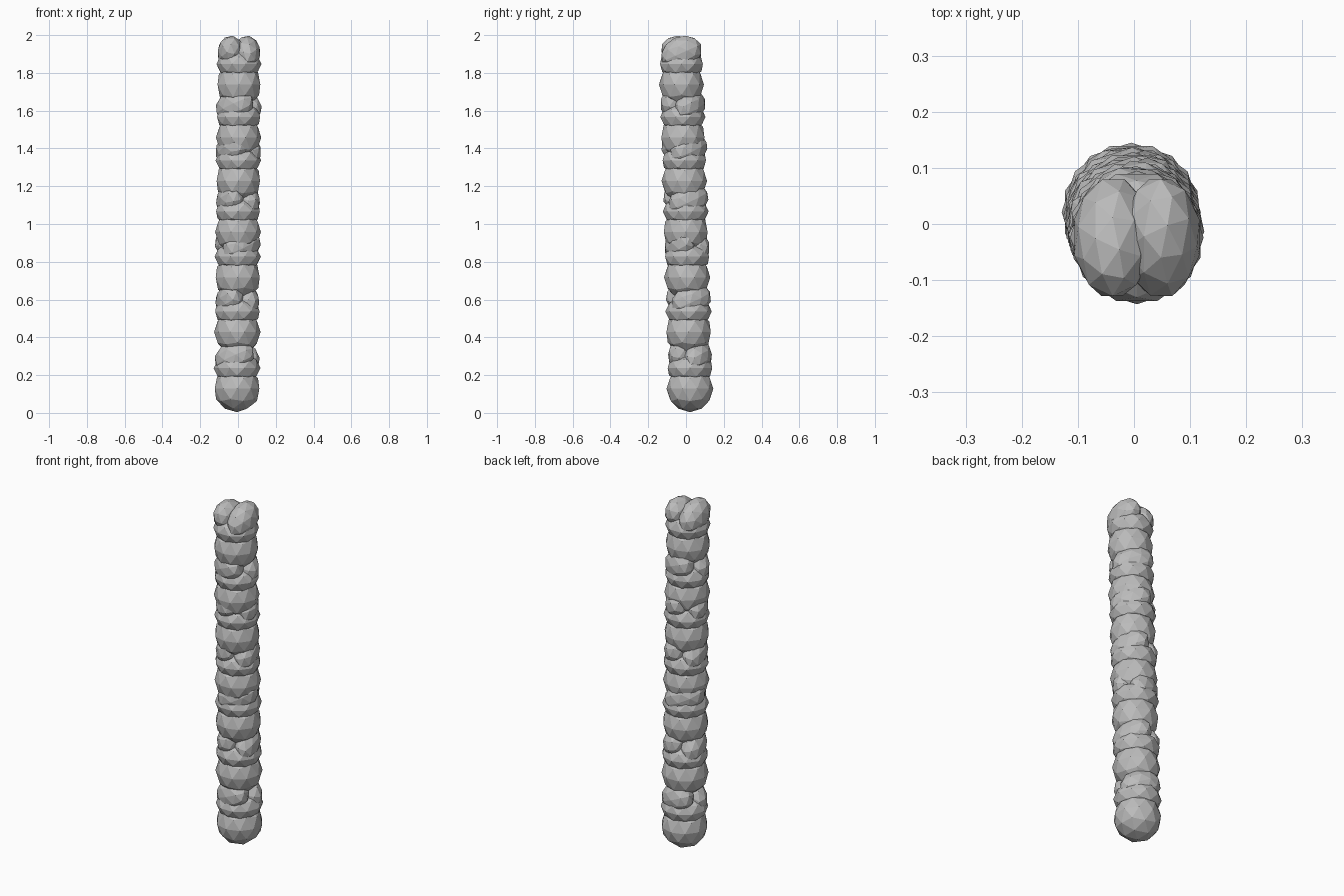
import bpy, bmesh
from math import radians, sin, cos
from mathutils import Matrix, Vector

if "Cube" in bpy.data.objects:
    bpy.data.objects.remove(bpy.data.objects["Cube"])

# Single stone grey
grey = bpy.data.materials.new("stone_grey")
grey.use_nodes = True
grey.diffuse_color = (0.5, 0.5, 0.5, 1)
grey.node_tree.nodes["Principled BSDF"].inputs["Base Color"].default_value = (0.5, 0.5, 0.5, 1)


def pebble(bm, centre, size, turn=0, tilt=0):
    """Faceted ellipsoid, tilted about x and then turned about z."""
    m = (Matrix.Translation(centre) @ Matrix.Rotation(turn, 4, 'Z')
         @ Matrix.Rotation(tilt, 4, 'X') @ Matrix.Diagonal((*size, 1)))
    bmesh.ops.create_icosphere(bm, subdivisions=2, radius=1, matrix=m)


def make_object(name, bm):
    mesh = bpy.data.meshes.new(name)
    bm.to_mesh(mesh)
    bm.free()
    mesh.materials.append(grey)
    bpy.context.collection.objects.link(bpy.data.objects.new(name, mesh))


# Seam height of each segment and the direction its cleft faces
seams = [0.2, 0.5, 0.79, 1.03, 1.30, 1.53, 1.81]
turns = [70, 20, 120, 200, 215, 60, 0]

for i, (seam, angle) in enumerate(zip(seams, turns)):
    t = i / 6
    axis = Vector((-0.005 + 0.01 * t, 0.021 - 0.045 * t, 0))
    turn = radians(angle)
    r = 0.124 - 0.005 * t

    # Round lower bead
    bm = bmesh.new()
    pebble(bm, axis + Vector((0, 0, seam - 0.072)), (r, r, 0.124), radians(18 * i))
    make_object(f"lower_bead_{i + 1}", bm)

    # Flattened collar above the seam
    bm = bmesh.new()
    pebble(bm, axis + Vector((0, 0, seam + 0.037)), (r, r, 0.085), radians(18 * i + 18))
    make_object(f"collar_{i + 1}", bm)

    # Two overlapping lobes, leaning opposite ways to leave a twisted cleft
    bm = bmesh.new()
    for side in (-1, 1):
        offset = Vector((cos(turn), sin(turn), 0)) * side * 0.043
        pebble(bm, axis + offset + Vector((0, 0, seam + 0.095)),
               (0.072, 0.114, 0.088), turn, side * radians(24))
    make_object(f"cleft_lobes_{i + 1}", bm)
